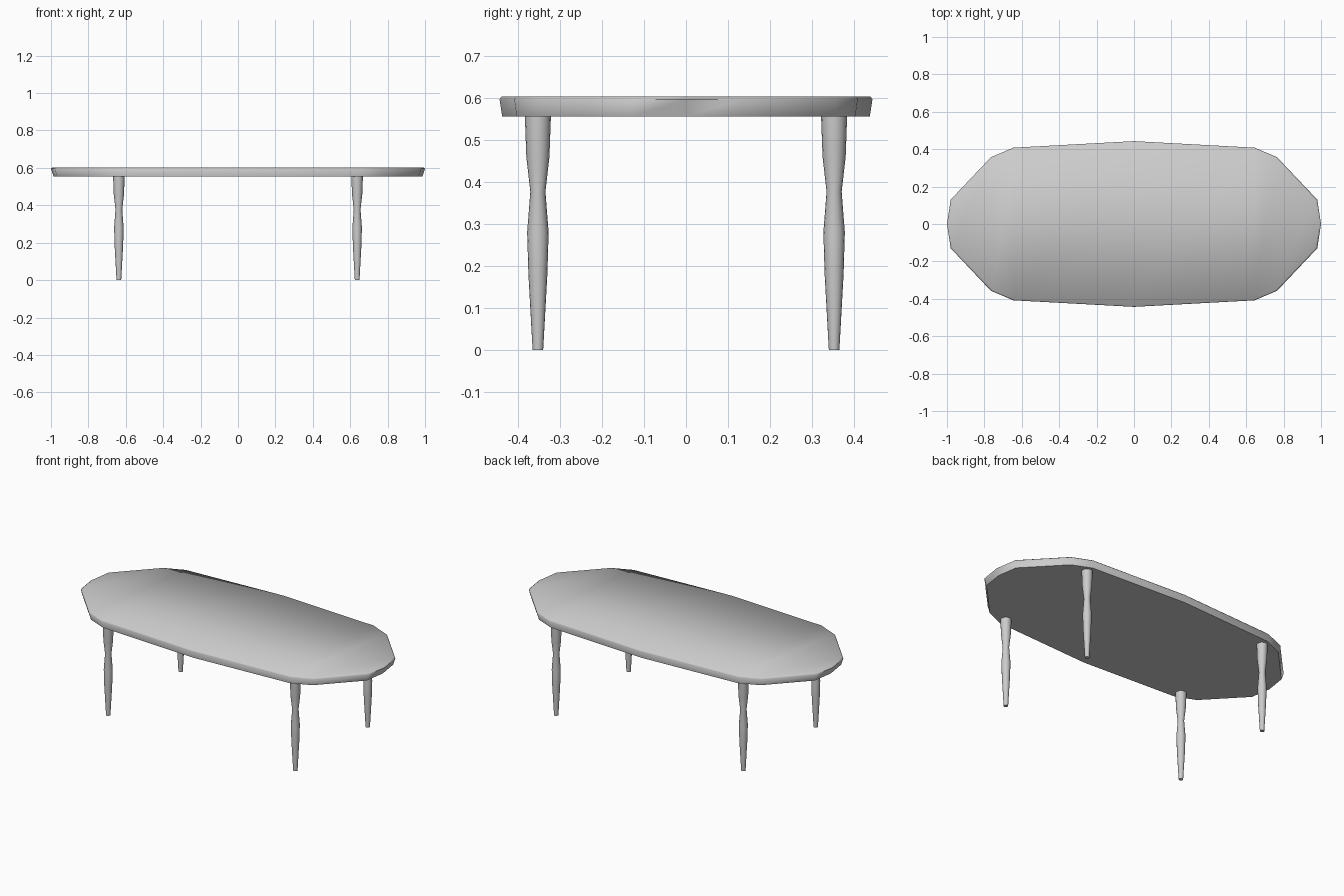
import bpy
import bmesh
import math

cube = bpy.data.objects.get("Cube")
if cube:
    bpy.data.objects.remove(cube, do_unlink=True)

# One plain grey for the whole table
grey = bpy.data.materials.new("plain_grey")
grey.use_nodes = True
colour = (0.6, 0.6, 0.6, 1)
grey.diffuse_color = colour
grey.node_tree.nodes["Principled BSDF"].inputs["Base Color"].default_value = colour


def make_object(name, bm, angle):
    bmesh.ops.recalc_face_normals(bm, faces=bm.faces)
    mesh = bpy.data.meshes.new(name)
    bm.to_mesh(mesh)
    bm.free()
    mesh.materials.append(grey)
    obj = bpy.data.objects.new(name, mesh)
    bpy.context.collection.objects.link(obj)
    bpy.ops.object.select_all(action="DESELECT")
    obj.select_set(True)
    bpy.context.view_layer.objects.active = obj
    bpy.ops.object.shade_smooth_by_angle(angle=math.radians(angle))
    return obj


def skin(bm, rings):
    for low, high in zip(rings, rings[1:]):
        for i in range(len(low)):
            j = (i + 1) % len(low)
            bm.faces.new((low[i], low[j], high[j], high[i]))


# Table top: mirrored quarter outline, with tapered sides and a softened rim
quarter = [(1, 0), (0.98, 0.13), (0.765, 0.357), (0.645, 0.408), (0, 0.443)]
half = quarter + [(-x, y) for x, y in quarter[-2::-1]]
outline = half + [(x, -y) for x, y in half[-2:0:-1]]
bm = bmesh.new()
rings = [[bm.verts.new((x * s, y * s, z)) for x, y in outline]
         for s, z in ((0.986, 0.555), (1, 0.596), (0.99, 0.603))]
skin(bm, rings)
bm.faces.new(rings[0])
# Cross strips close the upper surface
upper = rings[-1]
n = len(upper)
bm.faces.new((upper[0], upper[1], upper[-1]))
for i in range(1, n // 2 - 1):
    bm.faces.new((upper[i], upper[i + 1], upper[n - i - 1], upper[n - i]))
bm.faces.new((upper[n // 2 - 1], upper[n // 2], upper[n // 2 + 1]))
make_object("table_top", bm, 65)

# Turned legs: a lathe profile of radius and height
profile = [(0.0125, 0), (0.0225, 0.18), (0.0255, 0.28), (0.018, 0.377),
           (0.0275, 0.46), (0.031, 0.557)]
SIDES = 16
for side, sx in (("left", 1), ("right", -1)):
    for end, sy in (("front", -1), ("back", 1)):
        bm = bmesh.new()
        rings = []
        for r, z in profile:
            rings.append([bm.verts.new((r * math.cos(a), r * math.sin(a), z))
                          for a in (math.tau * k / SIDES for k in range(SIDES))])
        skin(bm, rings)
        bm.faces.new(rings[0])
        bm.faces.new(rings[-1])
        leg = make_object(f"{end}_{side}_leg", bm, 40)
        leg.location = (sx * 0.637, sy * 0.352, 0)
